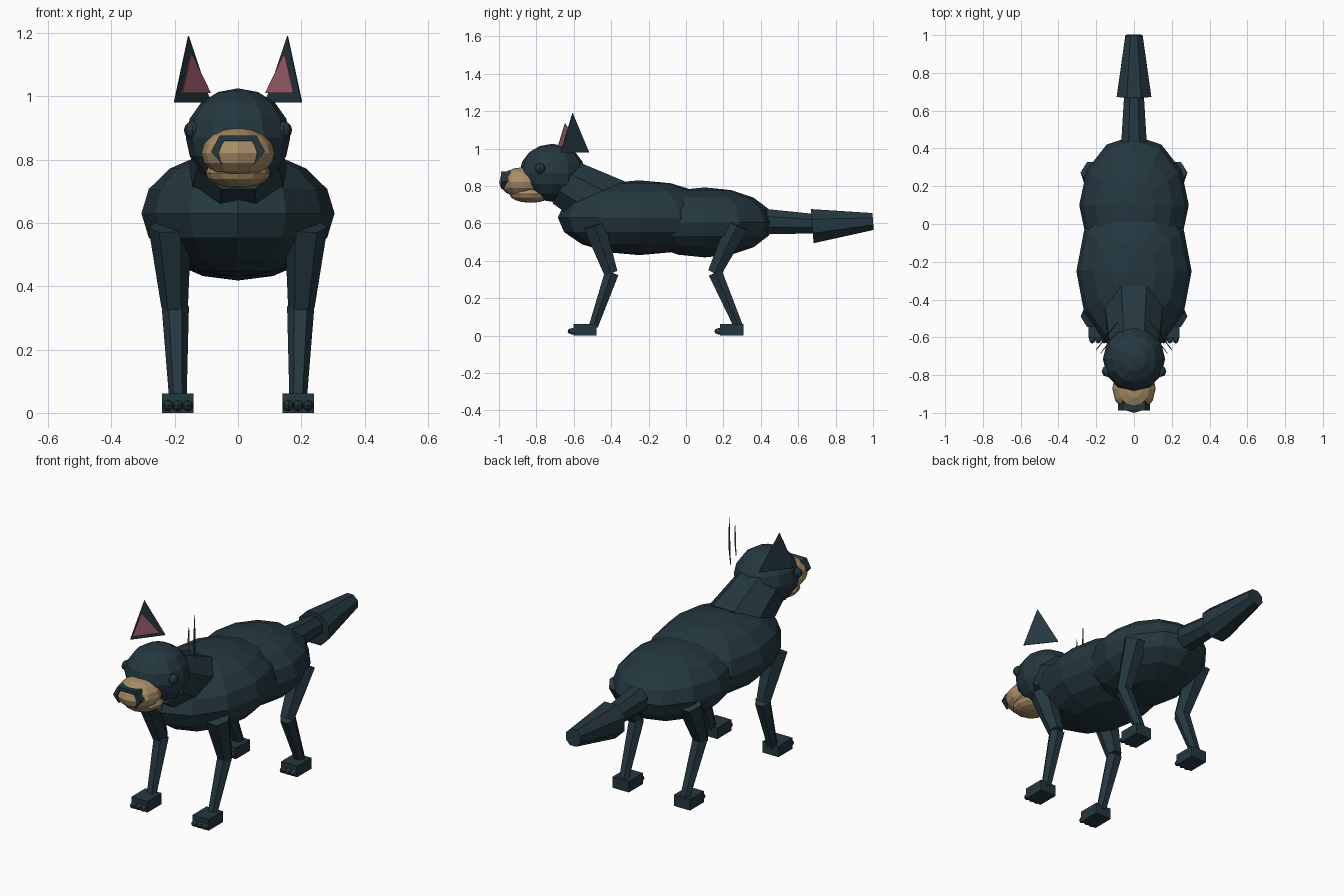
import bpy, bmesh, math
from mathutils import Vector, Matrix

if "Cube" in bpy.data.objects:
    bpy.data.objects.remove(bpy.data.objects["Cube"])


def material(name, rgb):
    m = bpy.data.materials.new(name)
    m.diffuse_color = (*rgb, 1)
    m.use_nodes = True
    m.node_tree.nodes["Principled BSDF"].inputs["Base Color"].default_value = m.diffuse_color
    return m


COAT = material("dark teal coat", (0.0175, 0.039, 0.050))
TAN = material("tan muzzle", (0.40, 0.27, 0.135))
PINK = material("pink inner ear", (0.38, 0.125, 0.17))


def finish(name, bm, mat):
    bmesh.ops.recalc_face_normals(bm, faces=bm.faces)
    me = bpy.data.meshes.new(name)
    bm.to_mesh(me)
    bm.free()
    me.materials.append(mat)
    ob = bpy.data.objects.new(name, me)
    bpy.context.collection.objects.link(ob)
    return ob


def ball(name, center, radii, mat=COAT, seg=12, rings=8):
    bm = bmesh.new()
    bmesh.ops.create_uvsphere(bm, u_segments=seg, v_segments=rings, radius=1,
                              matrix=Matrix.Translation(center) @ Matrix.Diagonal((*radii, 1)))
    return finish(name, bm, mat)


def limb(name, a, b, ra, rb, sides=6, turn=0.0):
    """Tapered prism from point a to point b."""
    a, b = Vector(a), Vector(b)
    axis = (b - a).normalized()
    side = Vector((1, 0, 0))
    side = (side - axis * side.dot(axis)).normalized()
    up = axis.cross(side)
    bm = bmesh.new()
    ends = []
    for p, r in ((a, ra), (b, rb)):
        ends.append([bm.verts.new(p + r * (math.cos(t) * side + math.sin(t) * up))
                     for t in (turn + 2 * math.pi * i / sides for i in range(sides))])
    for i in range(sides):
        j = (i + 1) % sides
        bm.faces.new((ends[0][i], ends[0][j], ends[1][j], ends[1][i]))
    bm.faces.new(ends[0])
    bm.faces.new(ends[1])
    return finish(name, bm, COAT)


def slab(name, points, depth, mat):
    """Flat outline thickened along a vector."""
    bm = bmesh.new()
    front = [bm.verts.new(p) for p in points]
    back = [bm.verts.new(Vector(p) + Vector(depth)) for p in points]
    bm.faces.new(front)
    bm.faces.new(back[::-1])
    n = len(points)
    for i in range(n):
        j = (i + 1) % n
        bm.faces.new((front[i], front[j], back[j], back[i]))
    return finish(name, bm, mat)


def box(name, center, size):
    bm = bmesh.new()
    bmesh.ops.create_cube(bm, size=1, matrix=Matrix.Translation(center) @ Matrix.Diagonal((*size, 1)))
    return finish(name, bm, COAT)


# Torso
ball("chest", (0, -0.25, 0.63), (0.305, 0.435, 0.2))
ball("hips", (0, 0.10, 0.605), (0.29, 0.37, 0.187))

# Neck and head
EIGHTH = math.pi / 8
limb("neck", (0, -0.41, 0.685), (0, -0.65, 0.82), 0.175, 0.14, 8, EIGHTH)
ball("head", (0, -0.715, 0.87), (0.165, 0.175, 0.155))
ball("muzzle", (0, -0.87, 0.82), (0.115, 0.13, 0.08), TAN)
ball("jaw", (0, -0.83, 0.757), (0.102, 0.115, 0.047), TAN)

# Nose: an arch hooked over the muzzle tip
half = [(0.045, 0.858), (0.062, 0.82), (0.050, 0.785), (0.085, 0.825), (0.058, 0.876)]
arch = half + [(-x, z) for x, z in reversed(half)]
slab("nose", [(x, -0.988, z) for x, z in arch], (0, 0.05, 0), COAT)

# Tail
limb("tail_base", (0, 0.40, 0.61), (0, 0.69, 0.598), 0.075, 0.056, 8, EIGHTH)
limb("tail_brush", (0, 0.675, 0.585), (0, 1.0, 0.61), 0.099, 0.049, 8, EIGHTH)

for s, label in ((1, "right"), (-1, "left")):
    # Eyes
    ball(f"eye_{label}", (s * 0.143, -0.78, 0.893), (0.028, 0.03, 0.028), COAT, 8, 6)

    # Ears: thin angled triangles with a pink one set forward
    depth = (s * 0.003, 0.0024, 0)
    slab(f"ear_{label}", [(s * 0.085, -0.52, 0.98), (s * 0.2, -0.67, 0.98),
                          (s * 0.155, -0.608, 1.19)], depth, COAT)
    slab(f"inner_ear_{label}", [(s * 0.085, -0.569, 1.01), (s * 0.175, -0.686, 1.01),
                                (s * 0.146, -0.648, 1.135)], depth, PINK)

    # Legs: hip, knee, ankle and paw positions along y
    for pos, top, knee, ankle, paw in (("front", -0.49, -0.402, -0.495, -0.54),
                                       ("back", 0.275, 0.152, 0.28, 0.245)):
        limb(f"{pos}_upper_leg_{label}", (s * 0.215, top, 0.59), (s * 0.2, knee, 0.335), 0.068, 0.042)
        limb(f"{pos}_lower_leg_{label}", (s * 0.198, knee + 0.005, 0.335), (s * 0.19, ankle, 0.05),
             0.043, 0.028)
        box(f"{pos}_paw_{label}", (s * 0.19, paw, 0.031), (0.1, 0.125, 0.062))
        for k in (-1, 0, 1):
            ball(f"{pos}_toe_{label}_{k + 2}", (s * 0.19 + k * 0.031, paw - 0.068, 0.023),
                 (0.017, 0.025, 0.017), COAT, 8, 6)
